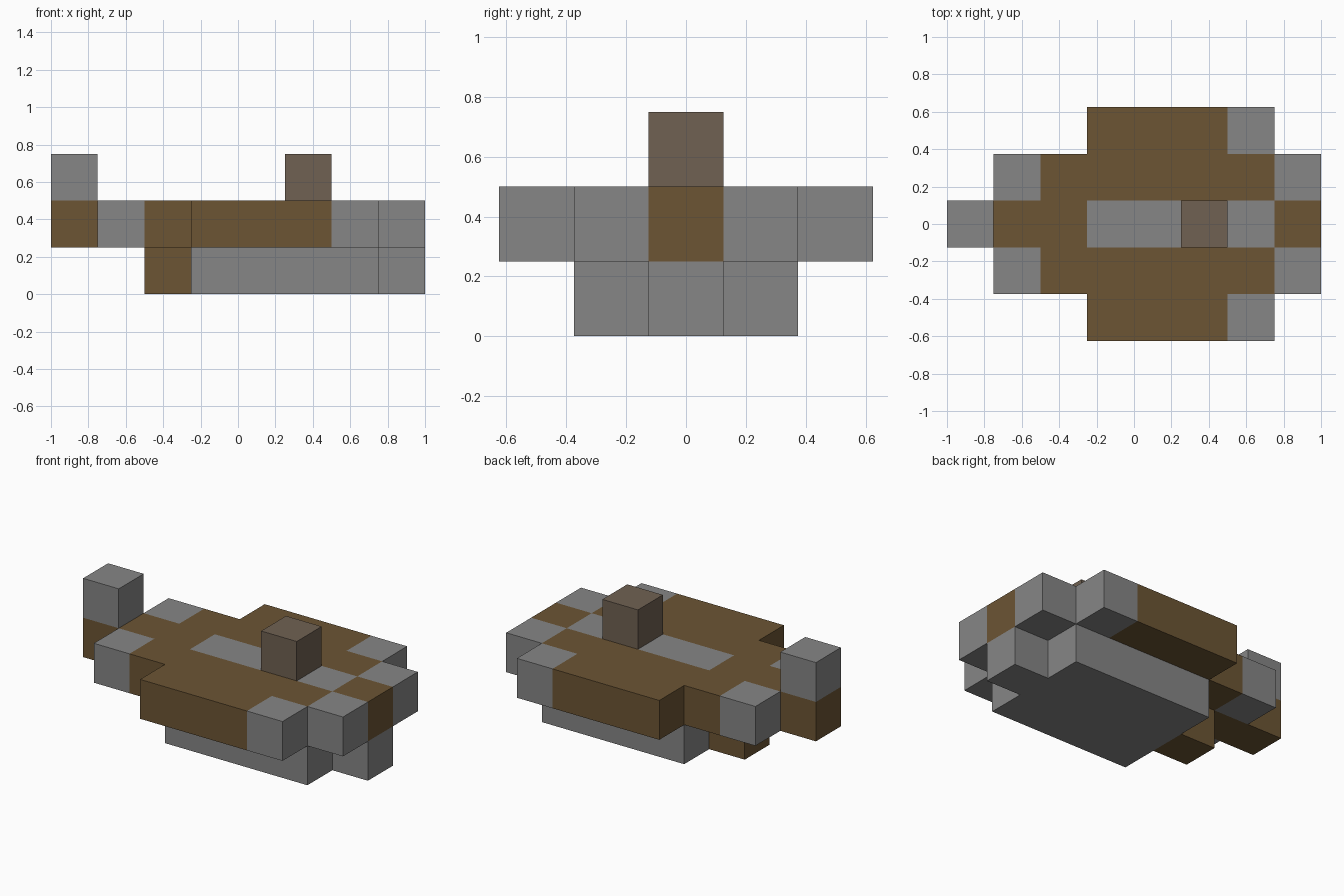
import bpy
import bmesh
from mathutils import Vector

cube = bpy.data.objects.get("Cube")
if cube:
    bpy.data.objects.remove(cube, do_unlink=True)

CELL = 0.25


def make_material(name, rgb):
    mat = bpy.data.materials.new(name)
    mat.use_nodes = True
    mat.diffuse_color = (*rgb, 1)
    mat.node_tree.nodes["Principled BSDF"].inputs["Base Color"].default_value = (*rgb, 1)
    return mat


MATERIALS = {
    "G": make_material("grey", (0.24, 0.24, 0.24)),
    "B": make_material("brown", (0.15, 0.09, 0.034)),
    "T": make_material("taupe", (0.16, 0.12, 0.085)),
}
KEYS = list(MATERIALS)

# Each part: its level, then block rows from the centre line outward (mirrored in y)
PARTS = {
    "lower_hull": (0, ["..BGGGGG", "...GGGG."]),
    "deck": (1, ["BBBGGGGB", ".GBBBBBG", "...BBBG."]),
    "end_post": (2, ["G......."]),
    "cabin": (2, [".....T.."]),
}


def blocks_of(level, rows):
    """Map each block position to its colour letter."""
    return {(col, side * row, level): letter
            for row, line in enumerate(rows)
            for col, letter in enumerate(line) if letter != "."
            for side in (-1, 1)}


solid = {}
for level, rows in PARTS.values():
    solid.update(blocks_of(level, rows))


def build_part(name, level, rows):
    """Join the outer faces of a part's blocks, leaving out buried faces."""
    bm = bmesh.new()
    for pos, letter in blocks_of(level, rows).items():
        centre = (Vector(pos) + Vector((-3.5, 0, 0.5))) * CELL
        for axis in range(3):
            for sign in (-1, 1):
                normal = Vector((0, 0, 0))
                normal[axis] = sign
                if tuple(int(p + n) for p, n in zip(pos, normal)) in solid:
                    continue
                u = Vector((0, 0, 0))
                u[(axis + 1) % 3] = 1
                v = normal.cross(u)
                corners = [normal + a * u + b * v
                           for a, b in ((-1, -1), (1, -1), (1, 1), (-1, 1))]
                face = bm.faces.new([bm.verts.new(centre + c * CELL / 2) for c in corners])
                face.material_index = KEYS.index(letter)
    bmesh.ops.remove_doubles(bm, verts=bm.verts, dist=0.001)
    mesh = bpy.data.meshes.new(name)
    for mat in MATERIALS.values():
        mesh.materials.append(mat)
    bm.to_mesh(mesh)
    bm.free()
    bpy.context.collection.objects.link(bpy.data.objects.new(name, mesh))


for name, (level, rows) in PARTS.items():
    build_part(name, level, rows)
